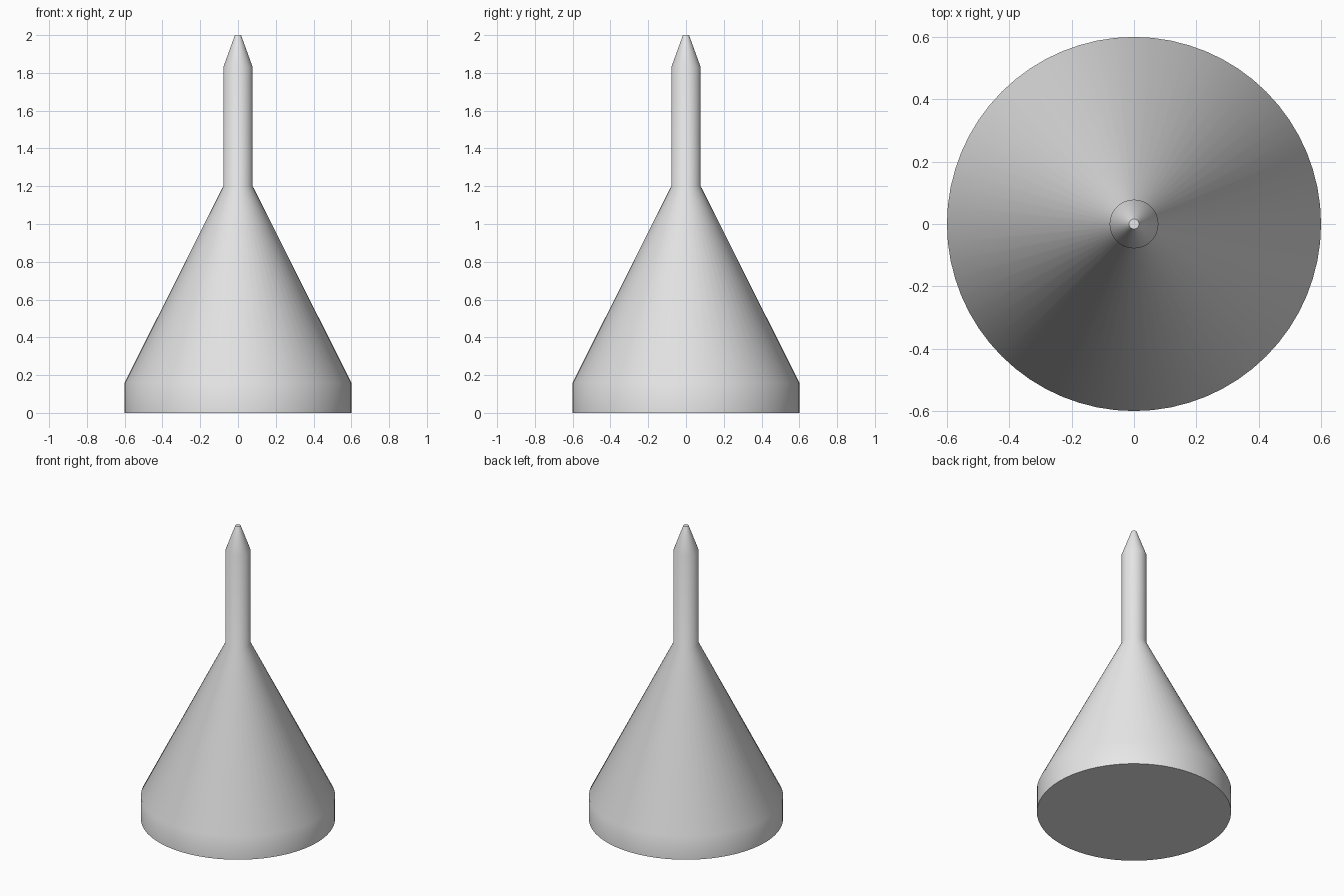
import bpy, bmesh, math

cube = bpy.data.objects.get("Cube")
if cube:
    bpy.data.objects.remove(cube, do_unlink=True)

SEGMENTS = 64

# Plain grey material
grey = bpy.data.materials.new("light_grey")
grey.use_nodes = True
colour = (0.8, 0.8, 0.8, 1)
grey.diffuse_color = colour
grey.node_tree.nodes["Principled BSDF"].inputs["Base Color"].default_value = colour

# Outline (radius, height): base rim, cone, stem, tapered tip
profile = [(0.6, 0), (0.6, 0.16), (0.078, 1.2), (0.078, 1.83), (0.016, 2)]


def lathe(name, outline, material):
    """Turn an outline around z and close both ends with flat caps."""
    bm = bmesh.new()
    rings = []
    for r, z in outline:
        angles = [2 * math.pi * i / SEGMENTS for i in range(SEGMENTS)]
        rings.append([bm.verts.new((r * math.cos(a), r * math.sin(a), z)) for a in angles])
    for low, high in zip(rings, rings[1:]):
        for i in range(SEGMENTS):
            j = (i + 1) % SEGMENTS
            bm.faces.new((low[i], low[j], high[j], high[i]))
    bm.faces.new(rings[0][::-1])
    bm.faces.new(rings[-1])
    mesh = bpy.data.meshes.new(name)
    bm.to_mesh(mesh)
    bm.free()
    mesh.materials.append(material)
    obj = bpy.data.objects.new(name, mesh)
    bpy.context.collection.objects.link(obj)
    return obj


# Funnel with wide rim, conical body and pointed spout
funnel = lathe("funnel_body", profile, grey)
bpy.ops.object.select_all(action="DESELECT")
funnel.select_set(True)
bpy.context.view_layer.objects.active = funnel
bpy.ops.object.shade_smooth_by_angle(angle=math.radians(30))
